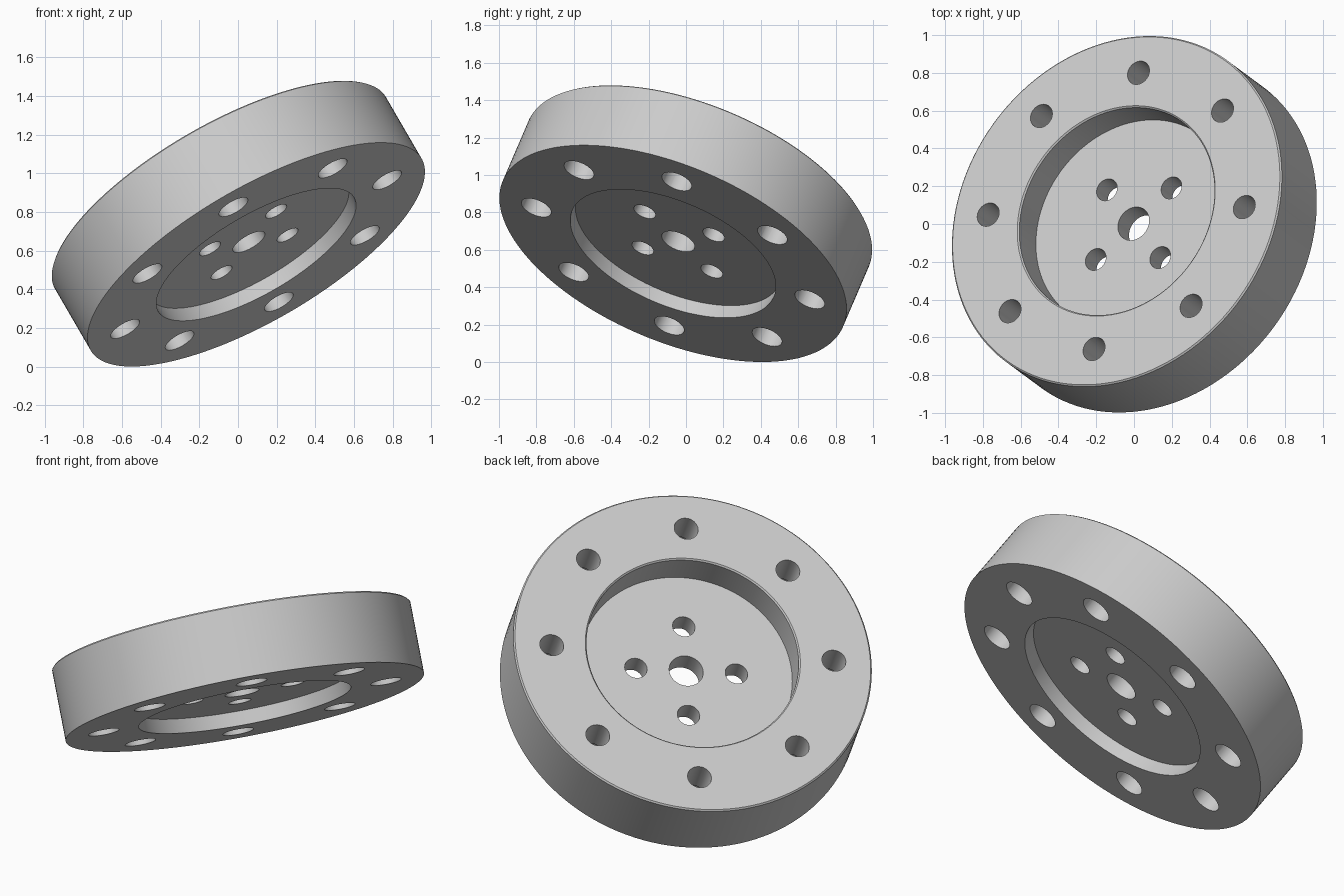
import bpy, bmesh, math
from mathutils import Vector, Matrix

if "Cube" in bpy.data.objects:
    bpy.data.objects.remove(bpy.data.objects["Cube"], do_unlink=True)

RADIUS, HALF, RECESS, SOFT = 0.99, 0.2, 0.586, 0.008
WEB_TOP, WEB_BOTTOM = 0.005, -0.12

# Tilted frame of the disc: axis plus the direction of the first bolt hole
axis = Vector((-0.471, 0.348, 0.811)).normalized()
first = Vector((0.56, 0.53, 0.1))
first = (first - axis * first.dot(axis)).normalized()
frame = Matrix((first, axis.cross(first), axis)).transposed().to_4x4()
frame.translation = (0, 0, 0.742)

steel = bpy.data.materials.new("plain grey metal")
steel.use_nodes = True
steel.diffuse_color = (0.6, 0.6, 0.6, 1)
steel.node_tree.nodes["Principled BSDF"].inputs["Base Color"].default_value = (0.6, 0.6, 0.6, 1)


def lathe(bm, profile, segments, centre=(0, 0)):
    """Turn a bottom-to-top (radius, height) profile into a capped solid."""
    rings = []
    for r, z in profile:
        rings.append([bm.verts.new((centre[0] + r * math.cos(math.tau * i / segments),
                                    centre[1] + r * math.sin(math.tau * i / segments), z))
                      for i in range(segments)])
    for low, high in zip(rings, rings[1:]):
        for i in range(segments):
            j = (i + 1) % segments
            bm.faces.new((low[i], low[j], high[j], high[i]))
    bm.faces.new(rings[0][::-1])
    bm.faces.new(rings[-1])


def make_object(name, bm):
    mesh = bpy.data.meshes.new(name)
    bm.to_mesh(mesh)
    bm.free()
    mesh.materials.append(steel)
    ob = bpy.data.objects.new(name, mesh)
    ob.matrix_world = frame
    bpy.context.collection.objects.link(ob)
    return ob


# Disc with a recess on each side and softened upper rims
bm = bmesh.new()
lathe(bm, [(RECESS, WEB_BOTTOM), (RECESS, -HALF), (RADIUS, -HALF),
           (RADIUS, HALF - SOFT), (RADIUS - SOFT, HALF),
           (RECESS + SOFT, HALF), (RECESS, HALF - SOFT), (RECESS, WEB_TOP)], 128)
bmesh.ops.recalc_face_normals(bm, faces=bm.faces)
disc = make_object("flanged_disc", bm)

# Centre bore, four web holes and eight stepped rim holes
bm = bmesh.new()
lathe(bm, [(0.094, -0.3), (0.094, 0.3)], 48)
for k in range(8):
    a = math.tau * k / 8
    d = (math.cos(a), math.sin(a))
    lathe(bm, [(0.085, -0.3), (0.085, 0), (0.066, 0), (0.066, 0.3)], 32,
          (0.78 * d[0], 0.78 * d[1]))
    if k % 2 == 0:
        lathe(bm, [(0.062, -0.3), (0.062, 0.3)], 32, (0.278 * d[0], 0.278 * d[1]))
cutter = make_object("hole_cutter", bm)
cutter.hide_render = True

# Drill the holes and discard the cutter
bpy.ops.object.select_all(action='DESELECT')
bpy.context.view_layer.objects.active = disc
disc.select_set(True)
drill = disc.modifiers.new("holes", 'BOOLEAN')
drill.operation = 'DIFFERENCE'
drill.solver = 'EXACT'
drill.object = cutter
bpy.ops.object.modifier_apply(modifier=drill.name)
bpy.data.objects.remove(cutter, do_unlink=True)
bpy.ops.object.shade_smooth_by_angle(angle=math.radians(30))
